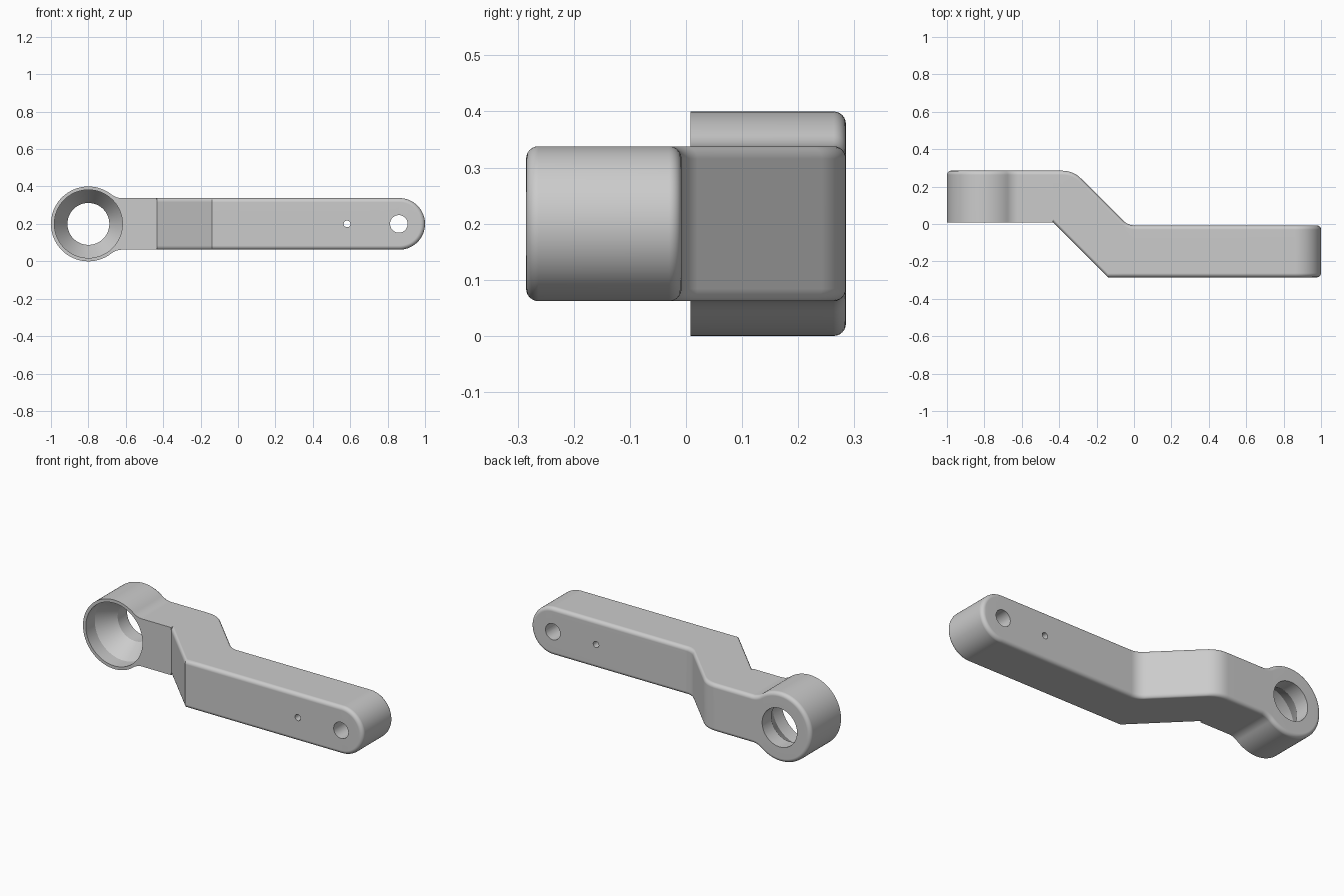
import bpy, bmesh, math

if "Cube" in bpy.data.objects:
    bpy.data.objects.remove(bpy.data.objects["Cube"])

MID = 0.2                      # height of the arm's centre line
HALF, BOSS_R = 0.138, 0.2      # arm half height, boss radius
BOSS_X, TIP_X = -0.8, 0.862
STEP_X = -0.433                # where the front face starts to slope

metal = bpy.data.materials.new("grey metal")
metal.diffuse_color = (0.6, 0.6, 0.6, 1)
metal.use_nodes = True
metal.node_tree.nodes["Principled BSDF"].inputs["Base Color"].default_value = metal.diffuse_color


def round_corner(a, b, c, d, n=8):
    """Curve replacing corner b, with its ends a distance d from b."""
    def toward(p):
        l = math.hypot(p[0] - b[0], p[1] - b[1])
        return (b[0] + (p[0] - b[0]) * d / l, b[1] + (p[1] - b[1]) * d / l)
    s, e = toward(a), toward(c)
    return [tuple((1-t)**2 * s[j] + 2*t*(1-t) * b[j] + t*t * e[j] for j in (0, 1))
            for t in (i / n for i in range(n + 1))]


def height_at(path, x):
    if x <= path[0][0]:
        return path[0][1]
    for (x0, y0), (x1, y1) in zip(path, path[1:]):
        if x <= x1:
            return y0 + (y1 - y0) * (x - x0) / (x1 - x0)
    return path[-1][1]


# Plan profile: cranked front and back faces
front = [(-1, 0.008), (STEP_X, 0.008), (-0.14, -0.285), (1, -0.285)]
k = [(-1, 0.285), (-0.325, 0.285), (-0.032, -0.008), (1, -0.008)]
back = [k[0]] + round_corner(k[0], k[1], k[2], 0.06) + round_corner(k[1], k[2], k[3], 0.04) + [k[3]]

# Upper half of the outline as (x, z, normal x, normal z)
dx = 0.18
fr = (dx**2 + HALF**2 - BOSS_R**2) / (2 * (BOSS_R - HALF))   # blend radius
touch = math.atan2(HALF + fr, dx)
outline = []
for i in range(41):                                          # boss
    a = math.pi + (touch - math.pi) * i / 40
    outline.append((BOSS_X + BOSS_R * math.cos(a), BOSS_R * math.sin(a), math.cos(a), math.sin(a)))
for i in range(1, 13):                                       # blend into arm
    a = touch + (math.pi / 2 - touch) * i / 12
    outline.append((BOSS_X + dx - fr * math.cos(a), HALF + fr - fr * math.sin(a), math.cos(a), math.sin(a)))
bends = {round(p[0], 5) for p in front + back if -0.6 < p[0] < 0.8} | {STEP_X - 0.002}
outline += [(x, HALF, 0, 1) for x in sorted(bends)]
for i in range(33):                                          # rounded tip
    a = math.pi / 2 * (1 - i / 32)
    outline.append((TIP_X + HALF * math.cos(a), HALF * math.sin(a), math.cos(a), math.sin(a)))

# Skin: every outline point gets a strip from front to back with rounded edges
SEG = 6
bm = bmesh.new()


def strip(p, side):
    x, z, nx, nz = p
    verts = []
    for path, sign, r in ((front, 1, 0.022 if x >= STEP_X - 1e-4 else 0), (back, -1, 0.022)):
        part = []
        for i in range(SEG + 1):
            t = math.pi / 2 * i / SEG
            inset = r * (1 - math.sin(t))
            px, pz = x - nx * inset, z - nz * inset
            y = height_at(path, px) + sign * r * (1 - math.cos(t))
            part.append(bm.verts.new((px, y, MID + side * pz)))
        verts += part if sign > 0 else part[::-1]
    return verts


top = [strip(p, 1) for p in outline]
low = [strip(p, -1) for p in outline]
for i in range(len(outline) - 1):
    for j in range(len(top[0]) - 1):
        bm.faces.new((top[i][j], top[i+1][j], top[i+1][j+1], top[i][j+1]))
        bm.faces.new((low[i][j], low[i][j+1], low[i+1][j+1], low[i+1][j]))
    for j in (0, -1):
        bm.faces.new((top[i][j], low[i][j], low[i+1][j], top[i+1][j]))
bmesh.ops.remove_doubles(bm, verts=bm.verts, dist=1e-5)
bmesh.ops.recalc_face_normals(bm, faces=bm.faces)


def make_object(name, mesh_bm):
    me = bpy.data.meshes.new(name)
    mesh_bm.to_mesh(me)
    mesh_bm.free()
    me.materials.append(metal)
    ob = bpy.data.objects.new(name, me)
    bpy.context.collection.objects.link(ob)
    return ob


def turned_cutter(name, x, profile, n):
    """Closed solid turned about the y direction from (radius, y) points."""
    b = bmesh.new()
    rings = [[b.verts.new((x + r * math.cos(2*math.pi*i/n), y, MID + r * math.sin(2*math.pi*i/n)))
              for i in range(n)] for r, y in profile]
    for p, q in zip(rings, rings[1:]):
        for i in range(n):
            b.faces.new((p[i], p[(i+1) % n], q[(i+1) % n], q[i]))
    b.faces.new(rings[0])
    b.faces.new(rings[-1])
    bmesh.ops.recalc_face_normals(b, faces=b.faces)
    ob = make_object(name, b)
    ob.hide_render = True
    return ob


arm = make_object("crank_arm", bm)
cutters = [
    turned_cutter("boss_bore", BOSS_X, [(0.182, -0.1), (0.182, 0.09), (0.112, 0.2), (0.112, 0.4)], 64),
    turned_cutter("tip_hole", 0.86, [(0.047, -0.4), (0.047, 0.1)], 40),
    turned_cutter("small_hole", 0.583, [(0.018, -0.4), (0.018, 0.1)], 24),
]
bpy.context.view_layer.objects.active = arm
arm.select_set(True)
for c in cutters:
    m = arm.modifiers.new(c.name, 'BOOLEAN')
    m.operation, m.solver, m.object = 'DIFFERENCE', 'EXACT', c
    bpy.ops.object.modifier_apply(modifier=m.name)
    bpy.data.objects.remove(c)
bpy.ops.object.select_all(action='DESELECT')
arm.select_set(True)
bpy.ops.object.shade_smooth_by_angle(angle=math.radians(30))
arm.modifiers.new("even_shading", 'WEIGHTED_NORMAL').keep_sharp = True
